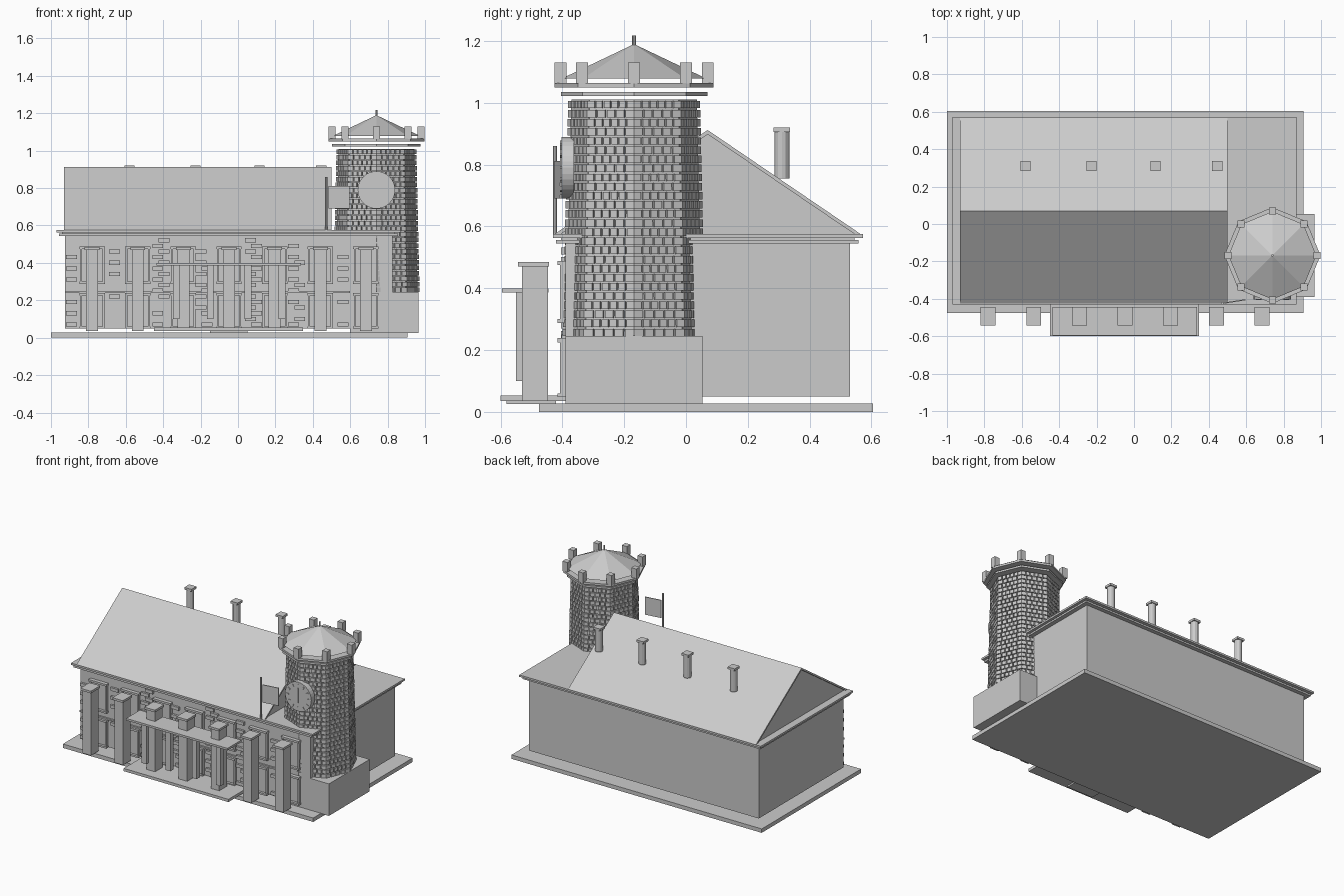
import bpy, bmesh, math, random
from mathutils import Matrix, Vector

random.seed(4)
default = bpy.data.objects.get("Cube")
if default:
    bpy.data.objects.remove(default, do_unlink=True)

stone = bpy.data.materials.new("stone_grey")
stone.use_nodes = True
GREY = (0.6, 0.6, 0.6, 1)
stone.diffuse_color = GREY
stone.node_tree.nodes["Principled BSDF"].inputs["Base Color"].default_value = GREY


def finish(name, bm):
    bmesh.ops.recalc_face_normals(bm, faces=bm.faces)
    mesh = bpy.data.meshes.new(name)
    bm.to_mesh(mesh)
    bm.free()
    mesh.materials.append(stone)
    obj = bpy.data.objects.new(name, mesh)
    bpy.context.collection.objects.link(obj)
    return obj


def add_box(bm, x, y, z, turn=None):
    """Box from (low, high) pairs, optionally moved by a matrix."""
    size = [b - a for a, b in (x, y, z)]
    mid = [(a + b) / 2 for a, b in (x, y, z)]
    m = Matrix.Translation(mid) @ Matrix.Diagonal((*size, 1))
    bmesh.ops.create_cube(bm, size=1, matrix=turn @ m if turn else m)


def boxes(name, items):
    bm = bmesh.new()
    for item in items:
        add_box(bm, *item)
    return finish(name, bm)


def around(mid, half):
    return (mid - half, mid + half)


def add_drum(bm, centre, r1, r2, z, sides=8):
    place = Matrix.Translation((*centre, sum(z) / 2))
    bmesh.ops.create_cone(bm, cap_ends=True, segments=sides, radius1=r1, radius2=r2,
                          depth=z[1] - z[0], matrix=place)


def drum(name, centre, r1, r2, z, sides=8):
    bm = bmesh.new()
    add_drum(bm, centre, r1, r2, z, sides)
    return finish(name, bm)


# Ground slab, hall and cornice
boxes("ground_slab", [((-1, 0.905), (-0.475, 0.605), (0, 0.027))])
boxes("hall_walls", [((-0.925, 0.825), (-0.39, 0.53), (0.05, 0.55))])
boxes("cornice", [((-0.957, 0.855), (-0.42, 0.558), (0.545, 0.557)),
                  ((-0.97, 0.868), (-0.43, 0.573), (0.562, 0.575)),
                  ((-0.94, 0.84), (-0.405, 0.545), (0.55, 0.57))])

# Gabled roof: two thin slopes over recessed end walls
def prism(name, profile, x):
    bm = bmesh.new()
    face = bm.faces.new([bm.verts.new((x[0], y, z)) for y, z in profile])
    new = bmesh.ops.extrude_face_region(bm, geom=[face])["geom"]
    bmesh.ops.translate(bm, vec=(x[1] - x[0], 0, 0),
                        verts=[v for v in new if isinstance(v, bmesh.types.BMVert)])
    return finish(name, bm)


prism("roof_slopes", [(-0.43, 0.572), (0.07, 0.912), (0.57, 0.572),
                      (0.55, 0.572), (0.07, 0.898), (-0.41, 0.572)], (-0.93, 0.5))
prism("roof_gables", [(-0.415, 0.572), (0.07, 0.9), (0.555, 0.572)], (-0.92, 0.49))

# Chimneys
chimneys = bmesh.new()
for x in (-0.58, -0.228, 0.115, 0.445):
    add_drum(chimneys, (x, 0.31), 0.024, 0.024, (0.755, 0.91), 12)
    add_box(chimneys, around(x, 0.027), around(0.31, 0.027), (0.905, 0.92))
finish("chimneys", chimneys)

# Front pillars with caps
PILLARS = [-0.78 + i * 0.244 for i in range(7)]
boxes("pillars", [(around(x, 0.032), (-0.53, -0.447), (0.035, 0.472)) for x in PILLARS])
boxes("pillar_caps", [(around(x, 0.04), (-0.543, -0.443), (0.47, 0.485)) for x in PILLARS])

# Entrance canopy, posts and step
boxes("canopy", [((-0.435, 0.337), (-0.595, -0.445), (0.386, 0.4))])
boxes("canopy_posts", [(around(x, 0.018), (-0.55, -0.515), (0.1, 0.386))
                       for x in (-0.33, -0.148, 0.053, 0.235)])
boxes("entrance_step", [((-0.45, 0.347), (-0.6, -0.39), (0.035, 0.054)),
                        ((-0.15, 0.05), (-0.58, -0.42), (0.025, 0.036))])

# Two rows of windows behind the pillars
windows, surrounds = [], []
for x in PILLARS:
    for low, high in ((0.06, 0.225), (0.3, 0.475)):
        windows.append((around(x, 0.055), (-0.398, -0.389), (low, high)))
        surrounds.append((around(x, 0.068), (-0.415, -0.389), (high, high + 0.014)))
        surrounds.append((around(x, 0.068), (-0.415, -0.389), (low - 0.012, low)))
        for side in (-1, 1):
            surrounds.append((around(x + side * 0.06, 0.005), (-0.408, -0.389), (low, high)))
boxes("windows", windows)
boxes("window_surrounds", surrounds)
boxes("wall_band", [((-0.925, 0.6), (-0.402, -0.389), (0.24, 0.25))])

# Loose brickwork on the front wall
bricks = []
for row in range(16):
    z = 0.06 + row * 0.03
    x = -0.92 + (row % 2) * 0.033
    while x < 0.75:
        near = min(abs(x + 0.03 - p) for p in PILLARS)
        if near > 0.095 and random.random() < 0.75:
            bricks.append(((x, x + 0.058), (-0.404, -0.389), (z, z + 0.022)))
        x += 0.066
boxes("wall_bricks", bricks)

# Tower on its plinth, faced with brick courses
TOWER = (0.74, -0.168)
boxes("tower_plinth", [((0.6, 0.965), (-0.39, 0.053), (0.025, 0.245))])
drum("tower_core", TOWER, 0.221, 0.203, (0.24, 1.01))

courses = bmesh.new()
COURSES, STEP = 26, 0.0295
for row in range(COURSES):
    z = 0.245 + row * STEP
    radius = 0.231 - 0.018 * row / COURSES
    flat = radius * math.cos(math.pi / 8)
    half = radius * math.sin(math.pi / 8)
    for side in range(8):
        turn = Matrix.Translation((*TOWER, 0)) @ Matrix.Rotation((side + 0.5) * math.pi / 4, 4, 'Z')
        count = 5 + row % 2
        width = 2 * half / count
        for i in range(count):
            start = -half + i * width
            low = start + (0.003 if i else 0)
            high = start + width - (0.003 if i < count - 1 else 0)
            add_box(courses, (flat - 0.014, flat), (low, high), (z, z + 0.024), turn)
finish("tower_bricks", courses)

# Tower crown: rings, battlements, conical roof and finial
drum("tower_lower_ring", TOWER, 0.237, 0.237, (1.022, 1.035))
drum("tower_upper_ring", TOWER, 0.257, 0.257, (1.05, 1.064))
battlements = bmesh.new()
for i in range(8):
    a = i * math.pi / 4
    add_box(battlements, around(TOWER[0] + 0.238 * math.cos(a), 0.019),
            around(TOWER[1] + 0.238 * math.sin(a), 0.019), (1.062, 1.13))
finish("battlements", battlements)
drum("tower_roof", TOWER, 0.235, 0.004, (1.078, 1.188))
drum("finial", TOWER, 0.006, 0.006, (1.18, 1.217))

# Clock with hour marks and hands
DIAL = Vector((0.74, 0, 0.79))
dial = bmesh.new()
bmesh.ops.create_cone(dial, cap_ends=True, segments=32, radius1=0.1, radius2=0.1, depth=0.04,
                      matrix=Matrix.Translation((0.74, -0.383, 0.79)) @ Matrix.Rotation(math.pi / 2, 4, 'X'))
finish("clock_face", dial)
marks = bmesh.new()
for i in range(12):
    spin = Matrix.Translation(DIAL) @ Matrix.Rotation(i * math.pi / 6, 4, 'Y')
    add_box(marks, around(0, 0.004), (-0.407, -0.402), (0.07, 0.088), spin)
for angle, length in ((0, 0.06), (math.pi, 0.04)):
    spin = Matrix.Translation(DIAL) @ Matrix.Rotation(angle, 4, 'Y')
    add_box(marks, around(0, 0.003), (-0.408, -0.402), (0, length), spin)
finish("clock_marks", marks)

# Flag on its pole
drum("flag_pole", (0.472, -0.424), 0.007, 0.007, (0.572, 0.86))
swing = Matrix.Translation((0.472, -0.424, 0)) @ Matrix.Rotation(0.15, 4, 'Z')
boxes("flag", [((0.012, 0.125), (-0.003, 0.003), (0.69, 0.812), swing)])
